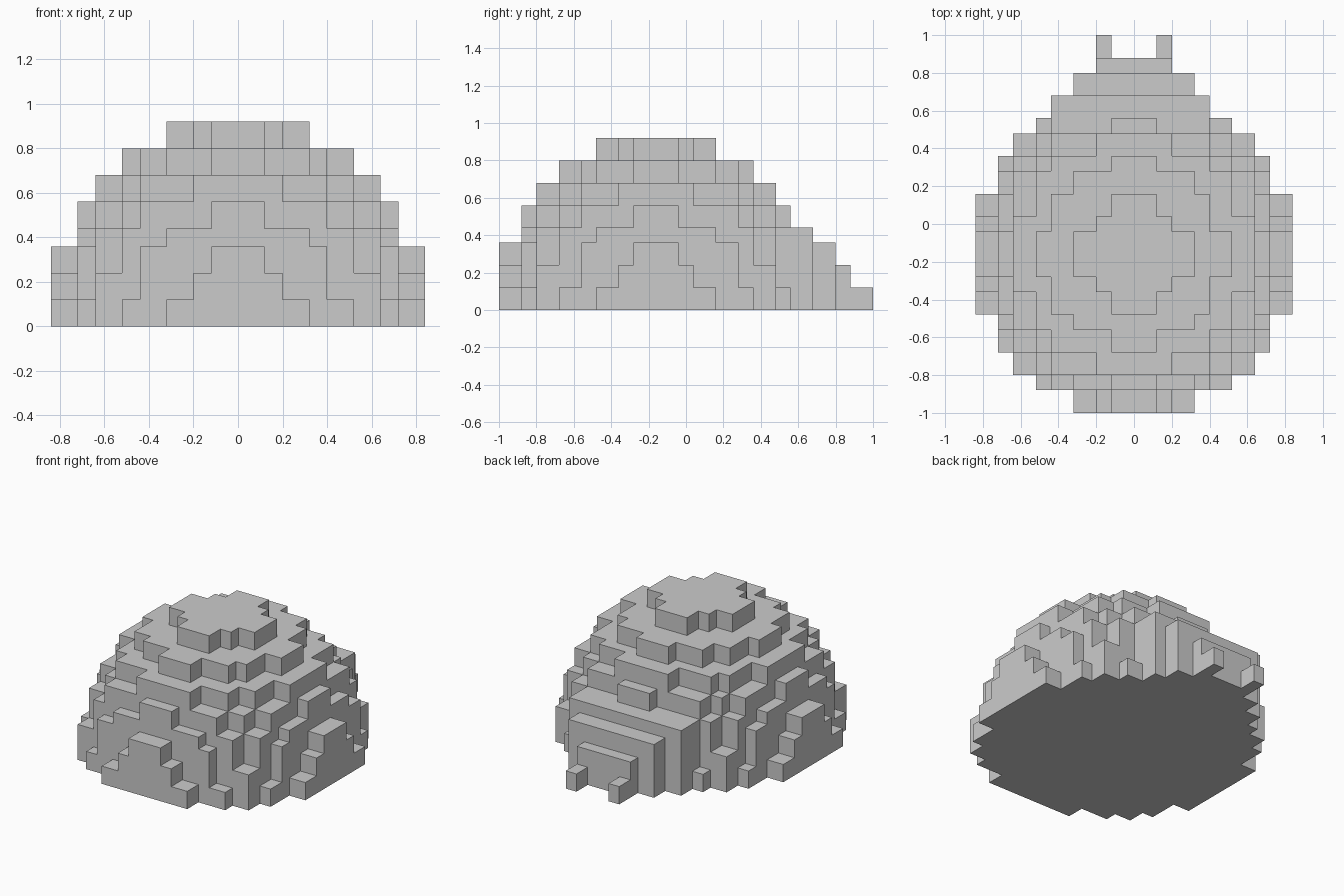
import bpy, bmesh
from itertools import permutations

if "Cube" in bpy.data.objects:
    bpy.data.objects.remove(bpy.data.objects["Cube"])

# Stepped block levels measured outward from the dome centre (0, -0.16)
LOW = [0.12, 0.20, 0.32, 0.40, 0.52, 0.64, 0.72, 0.84]
HIGH = [0.12, 0.20, 0.32, 0.44, 0.52, 0.64, 0.72, 0.84]
Z = [0.12, 0.24, 0.36, 0.44, 0.56, 0.68, 0.80, 0.92]
CY = -0.16

boxes = []  # (x0, x1, y0, y1, height)

# Dome: nested boxes, every permutation of the outermost level triples
corners = [(8, 3, 1), (8, 2, 2), (7, 5, 1), (7, 4, 3), (6, 6, 2), (6, 5, 4), (5, 5, 5)]
for t in corners:
    for a, b, c in set(permutations(t)):
        boxes.append((-HIGH[a - 1], LOW[a - 1], CY - LOW[b - 1], CY + HIGH[b - 1], Z[c - 1]))

# Entrance: steps descending to the rear, ending in two small posts
boxes += [(-0.44, 0.40, 0.0, 0.68, 0.44), (-0.32, 0.32, 0.0, 0.80, 0.36),
          (-0.20, 0.20, 0.0, 0.88, 0.24),
          (-0.20, -0.12, 0.88, 1.0, 0.12), (0.12, 0.20, 0.88, 1.0, 0.12)]


def planes(i):
    return sorted({round(v, 3) for b in boxes for v in b[i:i + 2]})


xs, ys, zs = planes(0), planes(2), [0.0] + Z
solid = set()
for i in range(len(xs) - 1):
    for j in range(len(ys) - 1):
        mx, my = (xs[i] + xs[i + 1]) / 2, (ys[j] + ys[j + 1]) / 2
        h = max([b[4] for b in boxes if b[0] < mx < b[1] and b[2] < my < b[3]], default=0)
        for k in range(len(Z)):
            if Z[k] <= h + 1e-6:
                solid.add((i, j, k))

# Skin: a face wherever a filled cell meets an empty one
bm = bmesh.new()
verts = {}


def vert(p):
    if p not in verts:
        verts[p] = bm.verts.new((xs[p[0]], ys[p[1]], zs[p[2]]))
    return verts[p]


for cell in sorted(solid):
    for axis in range(3):
        u, v = (axis + 1) % 3, (axis + 2) % 3
        for side in (0, 1):
            near = list(cell)
            near[axis] += 2 * side - 1
            if tuple(near) in solid:
                continue
            quad = []
            for du, dv in ((0, 0), (1, 0), (1, 1), (0, 1)):
                p = list(cell)
                p[axis] += side
                p[u] += du
                p[v] += dv
                quad.append(vert(tuple(p)))
            bm.faces.new(quad if side else quad[::-1])

bmesh.ops.dissolve_limit(bm, angle_limit=0.02, verts=bm.verts[:], edges=bm.edges[:])
mesh = bpy.data.meshes.new("block_dome")
bm.to_mesh(mesh)
bm.free()
bpy.context.collection.objects.link(bpy.data.objects.new("block_dome", mesh))
